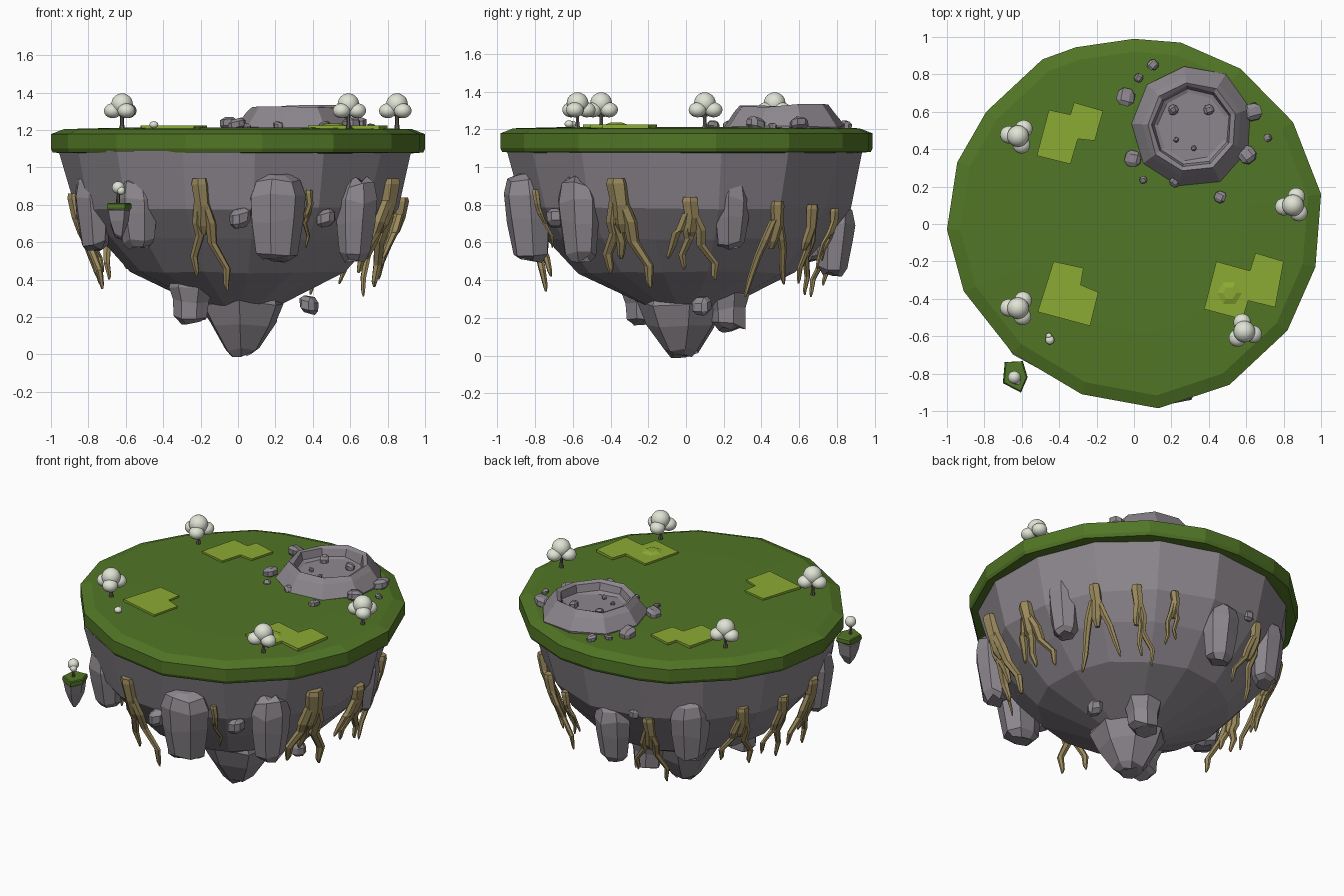
import bpy, bmesh, math, random
from mathutils import Vector

if "Cube" in bpy.data.objects:
    bpy.data.objects.remove(bpy.data.objects["Cube"])
random.seed(4)

def mat(name, c):
    m = bpy.data.materials.new(name)
    m.diffuse_color = (*c, 1)
    m.use_nodes = True
    m.node_tree.nodes["Principled BSDF"].inputs["Base Color"].default_value = m.diffuse_color
    return m

GRASS = mat("grass green", (0.083, 0.18, 0.019))
PATCH = mat("light green", (0.265, 0.41, 0.033))
ROCK = mat("grey rock", (0.265, 0.242, 0.268))
ROOT = mat("tan root", (0.33, 0.255, 0.11))
LEAF = mat("pale leaves", (0.74, 0.77, 0.66))
BARK = mat("dark bark", (0.11, 0.105, 0.085))

def finish(bm, name, m, smooth=False):
    bmesh.ops.recalc_face_normals(bm, faces=bm.faces)
    me = bpy.data.meshes.new(name)
    bm.to_mesh(me)
    bm.free()
    me.materials.append(m)
    for p in me.polygons:
        p.use_smooth = smooth
    ob = bpy.data.objects.new(name, me)
    bpy.context.collection.objects.link(ob)
    return ob

def skin(bm, rings):
    """Join rings of points into a closed solid."""
    vs = [[bm.verts.new(p) for p in r] for r in rings]
    n = len(vs[0])
    for a, b in zip(vs, vs[1:]):
        for i in range(n):
            j = (i + 1) % n
            bm.faces.new((a[i], a[j], b[j], b[i]))
    bm.faces.new(vs[0])
    bm.faces.new(vs[-1])

def loft(name, m, outline, profile, at=(0, 0), jitter=0.0):
    bm = bmesh.new()
    rings = []
    for s, z in profile:
        rings.append([(at[0] + x * s * (1 + random.uniform(-jitter, jitter)),
                       at[1] + y * s * (1 + random.uniform(-jitter, jitter)),
                       z + random.uniform(-jitter, jitter) * 0.4) for x, y in outline])
    skin(bm, rings)
    return finish(bm, name, m)

def ngon(n, r=1.0, turn=0.0):
    return [(r * math.cos(turn + 2 * math.pi * i / n), r * math.sin(turn + 2 * math.pi * i / n)) for i in range(n)]

# grass plateau and the rock bowl under it
edge = [(0, .99), (.25, .97), (.57, .83), (.85, .545), (1, .16), (.97, -.23), (.82, -.57), (.51, -.86),
        (.13, -.985), (-.28, -.91), (-.65, -.69), (-.91, -.36), (-1, -.03), (-.945, .33), (-.79, .60),
        (-.49, .88), (-.31, .945)]
loft("grass_plateau", GRASS, edge, [(.93, 1.075), (.99, 1.08), (1, 1.10), (1, 1.178), (.93, 1.205), (.6, 1.213)])
BODY = [(.945, 1.09), (.87, .78), (.745, .62), (.58, .44), (.19, .25)]
loft("island_rock", ROCK, ngon(15, 1, .2), BODY, jitter=.016)

def surf(z):
    for (r0, z0), (r1, z1) in zip(BODY, BODY[1:]):
        if z >= z1:
            return r1 + (r0 - r1) * (z - z1) / (z0 - z1)
    return .19

# hanging spikes beneath
def spike(name, x, y, top, bottom, r, tip):
    h = top - bottom
    loft(name, ROCK, ngon(7, 1, random.random()),
         [(r * .85, top), (r, top - h * .3), (r * .78, top - h * .6), (tip, bottom + h * .07), (tip * .6, bottom)],
         (x, y), .05)

spike("centre_spike", .02, -.02, .40, .004, .235, .095)
spike("front_spike", -.25, -.23, .43, .18, .125, .09)
spike("back_spike", .12, .23, .40, .14, .12, .09)

# tall slabs leaning against the bowl
def slab(name, x, y, z0, z1, wide, deep):
    h, a = z1 - z0, math.atan2(y, x)
    bm = bmesh.new()
    rings = []
    prof = [(.5, 0), (.78, .07), (.97, .45), (1.03, .72), (.82, .93), (.42, 1)]
    shape = [(px * random.uniform(.93, 1.07), py) for px, py in ngon(7, 1, random.random())]
    for s, t in prof:
        out = deep * .3 * (t - .5)
        ring = []
        for px, py in shape:
            u, v = px * s * deep * 1.08 + out, py * s * wide * 1.05
            ring.append((x + u * math.cos(a) - v * math.sin(a), y + u * math.sin(a) + v * math.cos(a),
                         z0 + h * t + random.uniform(-.02, .02)))
        rings.append(ring)
    skin(bm, rings)
    finish(bm, name, ROCK)

for i, s in enumerate([(-.775, -.27, .57, .96, .115, .085), (-.535, -.62, .58, .94, .115, .09),
                       (.205, -.835, .51, .97, .145, .115), (.635, -.57, .51, .94, .115, .09),
                       (.75, .24, .57, .94, .09, .09), (-.02, .79, .43, .81, .11, .09),
                       (-.49, .66, .5, .92, .115, .09)]):
    slab(f"rock_slab_{i+1}", *s)

# loose stones
def stone(name, x, y, z, r, flat=1.0):
    bm = bmesh.new()
    bmesh.ops.create_cube(bm, size=1.6 * r)
    bmesh.ops.bevel(bm, geom=bm.edges[:], offset=.42 * r, segments=1, affect='EDGES')
    ca, sa = math.cos(x * 40), math.sin(x * 40)
    for v in bm.verts:
        p = v.co * random.uniform(.94, 1.1)
        v.co = (x + p.x * ca - p.y * sa, y + p.x * sa + p.y * ca, z + p.z * flat + p.x * .25)
    finish(bm, name, ROCK)

for i, s in enumerate([(.01, -.86, .73, .062), (.47, -.69, .73, .057), (.38, .085, .265, .056), (-.2, .82, .8, .045)]):
    stone(f"floating_stone_{i+1}", *s)
for i, (x, y, r) in enumerate([(-.045, .68, .056), (.10, .85, .034), (.025, .78, .027), (-.005, .35, .052),
                               (.05, .235, .023), (.22, .225, .033), (.46, .145, .036), (.605, .37, .054),
                               (.635, .60, .054), (.715, .46, .024)]):
    stone(f"crater_rubble_{i+1}", x, y, 1.21 + r * .35, r, .75)
for i, (x, y, r) in enumerate([(.21, .61, .031), (.40, .61, .031), (.225, .45, .016), (.32, .405, .016)]):
    stone(f"crater_pebble_{i+1}", x, y, 1.26 + r * .4, r)

# crater: outer slope, rim, inner wall, floor
loft("crater", ROCK, ngon(9, 1, .3),
     [(.32, 1.19), (.33, 1.215), (.272, 1.29), (.24, 1.325), (.218, 1.315), (.205, 1.265), (.185, 1.255)], (.31, .52), .022)

# field patches: stepped outlines
fields = [[(-.455, .61), (-.34, .585), (-.32, .65), (-.165, .605), (-.21, .445), (-.30, .455), (-.34, .32), (-.52, .365)],
          [(-.43, -.20), (-.27, -.235), (-.285, -.325), (-.19, -.365), (-.235, -.545), (-.515, -.47)],
          [(.44, -.20), (.62, -.25), (.65, -.155), (.80, -.20), (.755, -.445), (.61, -.41), (.58, -.51), (.375, -.455)]]
for i, f in enumerate(fields):
    loft(f"field_patch_{i+1}", PATCH, f, [(1, 1.203), (1, 1.225)])
loft("field_mound", PATCH, ngon(6), [(.08, 1.22), (.035, 1.236)], (.51, -.37))

# roots: a tapering trunk splitting into branches that hang down the bowl
def root(name, x, y, top, bottom, r, spread):
    a = math.atan2(y, x)
    er, et = Vector((math.cos(a), math.sin(a), 0)), Vector((-math.sin(a), math.cos(a), 0))
    r0, h = surf(top) - .012, top - bottom
    bm = bmesh.new()

    def tube(pts):
        rings = []
        for t, side, rad in pts:
            c = er * (r0 - .13 * t * h / .5 + .015 * math.sin(t * 6)) + et * side
            c.z = top - h * t
            rings.append([c + er * rad * px * .9 + et * rad * py for px, py in ngon(6)])
        skin(bm, rings)

    tube([(0, 0, r * .85), (.05, 0, r), (.25, .01, r * .85), (.42, 0, r * .75), (.5, 0, r * .4)])
    for k, s in enumerate(spread):
        e = 1 - .13 * k
        w = .012 * (-1) ** k
        tube([(.2, .15 * s, r * .6), (.4, s * .45, r * .65), (.58 * e, s * .55 - w, r * .56),
              (.8 * e, s * .95 + w, r * .46), (.95 * e, s, r * .3), (e, s * 1.05, r * .12)])
    finish(bm, name, ROOT)

for i, s in enumerate([(-.2, -.85, .94, .34, .047, (.11, -.05)),
                       (.37, -.78, .88, .57, .022, (.025,)),
                       (.76, -.34, .94, .36, .06, (.12, -.10, -.03)),
                       (.80, .02, .84, .40, .048, (.13, -.03, -.11)),
                       (.68, .46, .82, .31, .038, (-.11, .12)),
                       (.50, .62, .80, .32, .036, (.09, .03)),
                       (.32, .74, .78, .46, .028, (-.03, .03)),
                       (-.28, .79, .78, .31, .038, (.08, -.09)),
                       (-.72, .45, .84, .40, .042, (.09, -.09)),
                       (-.80, .18, .84, .38, .038, (.05, -.07)),
                       (-.82, -.08, .86, .35, .046, (.11, -.08, .02))]):
    root(f"root_{i+1}", *s)

# trees
def ball(name, x, y, z, r, tall=1.0):
    bm = bmesh.new()
    bmesh.ops.create_icosphere(bm, subdivisions=3, radius=r)
    for v in bm.verts:
        v.co = (x + v.co.x, y + v.co.y, z + v.co.z * tall)
    finish(bm, name, LEAF, True)

def tree(name, x, y, turn):
    loft(name + "_trunk", BARK, ngon(6), [(.016, 1.2), (.010, 1.24), (.010, 1.33)], (x, y))
    ball(name + "_crown", x, y, 1.338, .058)
    for k in range(3):
        a = turn + k * 2 * math.pi / 3
        ball(f"{name}_leaf_{k+1}", x + .05 * math.cos(a), y + .05 * math.sin(a), 1.303, .047, .85)

for i, (x, y, t) in enumerate([(-.62, .47, .9), (-.62, -.45, 3.1), (.85, .10, 1.2), (.59, -.575, 1.8)]):
    tree(f"tree_{i+1}", x, y, t)
ball("bush", -.45, -.62, 1.228, .024, .8)
ball("bush_top", -.455, -.60, 1.228, .017)

# small floating islet with its own tree
tiny = [(-.055, .08), (.04, .085), (.065, .0), (.03, -.08), (-.065, -.03)]
loft("islet_grass", GRASS, tiny, [(.95, .775), (1.02, .785), (1.0, .805), (.9, .81)], (-.635, -.82))
loft("islet_rock", ROCK, tiny, [(.9, .78), (.78, .70), (.42, .64), (.2, .625)], (-.635, -.82), .04)
loft("islet_trunk", BARK, ngon(6), [(.010, .8), (.007, .89)], (-.64, -.82))
ball("islet_crown", -.64, -.82, .892, .034)
ball("islet_leaf", -.625, -.84, .875, .022)
